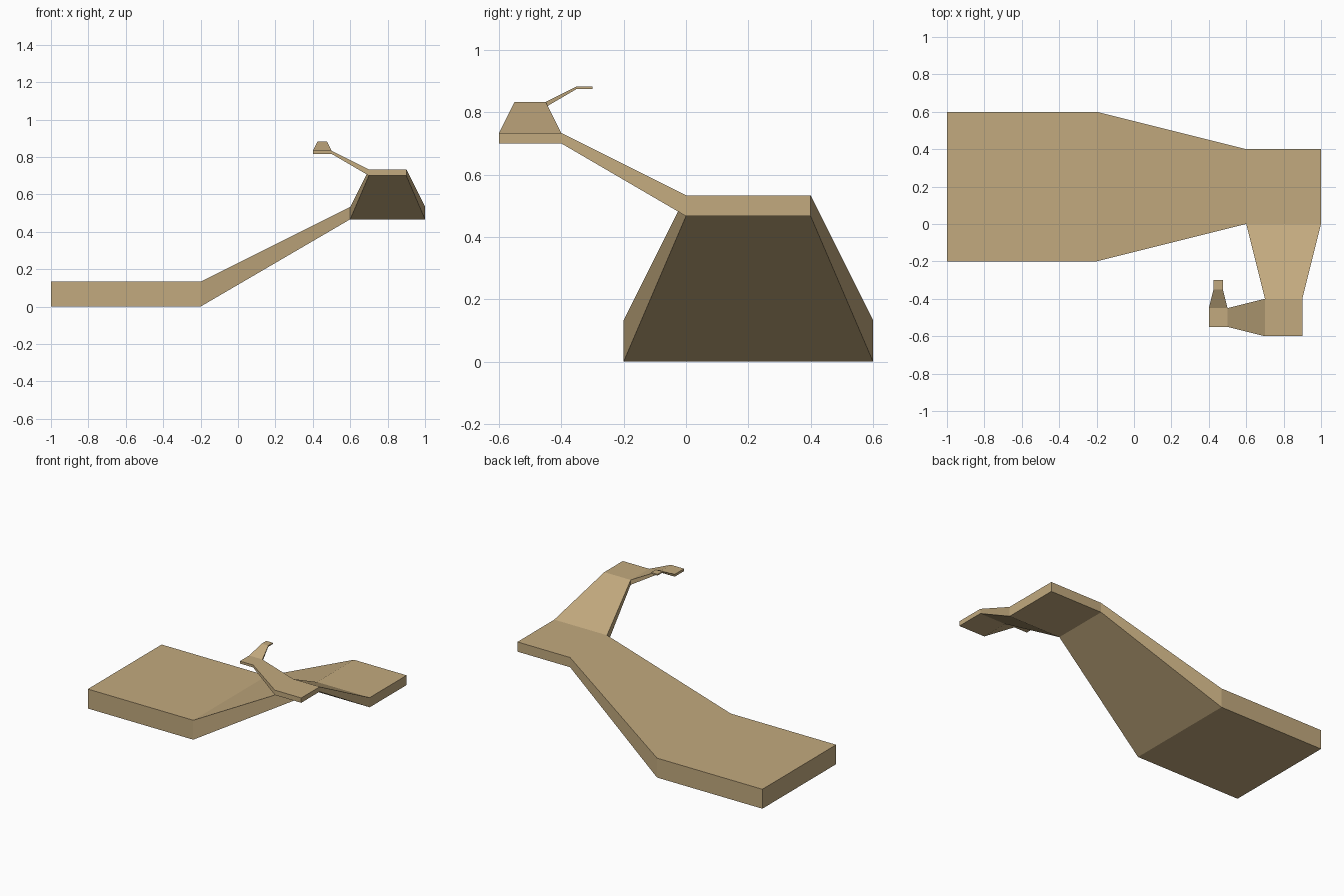
import bpy, bmesh
from mathutils import Vector, Matrix

if "Cube" in bpy.data.objects:
    bpy.data.objects.remove(bpy.data.objects["Cube"])

tan = bpy.data.materials.new("tan")
tan.diffuse_color = (0.54, 0.40, 0.21, 1)
tan.use_nodes = True
tan.node_tree.nodes["Principled BSDF"].inputs["Base Color"].default_value = tan.diffuse_color

bm = bmesh.new()

# Lowest landing: a square slab
size, thick, rise = 0.8, 0.4 / 3, 1.3 / 3
bmesh.ops.create_cube(bm, size=1, matrix=Matrix.Translation((-0.6, 0.2, thick / 2))
                      @ Matrix.Diagonal((size, size, thick, 1)))


def extrude(face, offset, scale=1.0):
    """Extrude one face, move it and scale it about its centre."""
    new = bmesh.ops.extrude_discrete_faces(bm, faces=[face])["faces"][0]
    centre = new.calc_center_median()
    for v in new.verts:
        v.co = centre + (v.co - centre) * scale + offset
    return new


def end_face(direction, faces):
    return max(faces, key=lambda f: f.calc_center_median().dot(direction))


# Each ramp halves in size, ends in a flat landing, then turns right
heading = Vector((1, 0, 0))
face = end_face(heading, bm.faces)
for step in range(4):
    ramp_end = extrude(face, heading * size + Vector((0, 0, rise)), 0.5)
    size, rise = size / 2, rise / 2
    landing = extrude(ramp_end, heading * size)
    heading = Vector((heading.y, -heading.x, 0))
    sides = [f for e in landing.edges for f in e.link_faces if f != landing]
    face = end_face(heading, sides)

bmesh.ops.recalc_face_normals(bm, faces=bm.faces)
mesh = bpy.data.meshes.new("spiral_ramp")
bm.to_mesh(mesh)
bm.free()
mesh.materials.append(tan)
bpy.context.collection.objects.link(bpy.data.objects.new("spiral_ramp", mesh))
